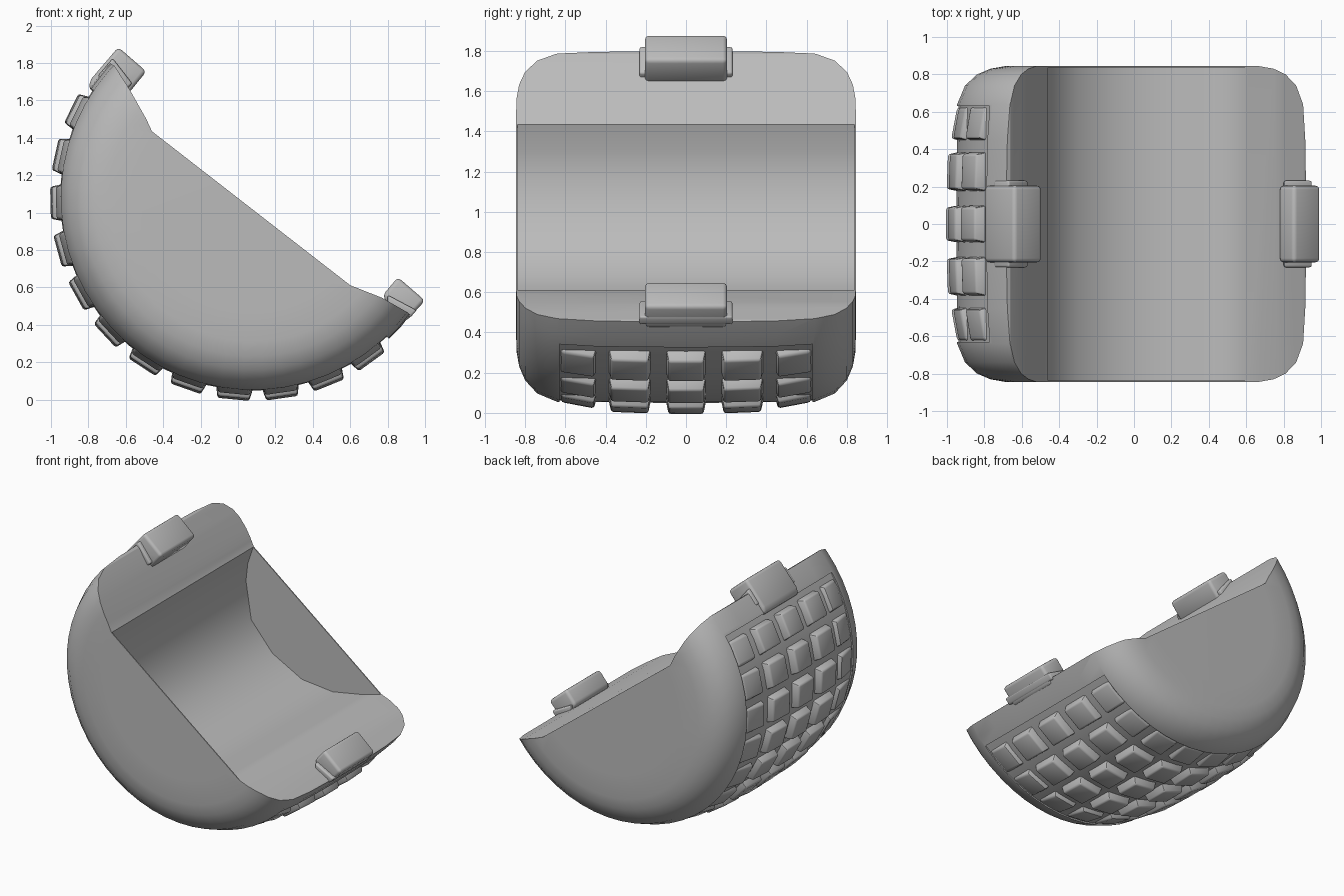
import bpy, bmesh
from math import cos, sin, radians, pi

if "Cube" in bpy.data.objects:
    bpy.data.objects.remove(bpy.data.objects["Cube"])

GREY = (0.5, 0.5, 0.5, 1)
grey = bpy.data.materials.new("plain grey")
grey.use_nodes = True
grey.diffuse_color = GREY
grey.node_tree.nodes["Principled BSDF"].inputs["Base Color"].default_value = GREY

CX, CZ = 0.08, 1.08          # barrel axis, running along y


def polar(angle, r, y, side=0):
    """Point at a radius from the axis, shifted sideways along the tangent."""
    return (CX + r * cos(angle) - side * sin(angle), y, CZ + r * sin(angle) + side * cos(angle))


def loft(bm, loops):
    """Skin closed loops of equal length and cap both ends."""
    rings = [[bm.verts.new(p) for p in loop] for loop in loops]
    n = len(rings[0])
    for a, b in zip(rings, rings[1:]):
        for i in range(n):
            j = (i + 1) % n
            bm.faces.new((a[i], a[j], b[j], b[i]))
    bm.faces.new(rings[0])
    bm.faces.new(rings[-1])


def finish(name, bm):
    bmesh.ops.recalc_face_normals(bm, faces=bm.faces)
    mesh = bpy.data.meshes.new(name)
    bm.to_mesh(mesh)
    bm.free()
    mesh.materials.append(grey)
    ob = bpy.data.objects.new(name, mesh)
    bpy.context.collection.objects.link(ob)
    return ob


def solid(name, loops):
    bm = bmesh.new()
    loft(bm, loops)
    return finish(name, bm)


def prism(name, outline, half):
    return solid(name, [[(x, y, z) for x, z in outline] for y in (-half, half)])


def activate(ob):
    bpy.ops.object.select_all(action='DESELECT')
    ob.select_set(True)
    bpy.context.view_layer.objects.active = ob


def cut(ob, cutter):
    cutter.hide_render = True
    mod = ob.modifiers.new("cut", 'BOOLEAN')
    mod.operation, mod.solver, mod.object = 'DIFFERENCE', 'EXACT', cutter
    activate(ob)
    bpy.ops.object.modifier_apply(modifier=mod.name)
    bpy.data.objects.remove(cutter)


def smooth(ob, degrees):
    activate(ob)
    bpy.ops.object.shade_smooth_by_angle(angle=radians(degrees))


def soften(ob, width, segments):
    """Round the edges and shade smooth."""
    mod = ob.modifiers.new("bevel", 'BEVEL')
    mod.width, mod.segments, mod.limit_method = width, segments, 'ANGLE'
    activate(ob)
    bpy.ops.object.modifier_apply(modifier=mod.name)
    smooth(ob, 40)


# Rounded barrel: (y, radius) for one half, mirrored across y = 0
half = [(0.845, 0.6), (0.844, 0.77), (0.83, 0.85), (0.8, 0.92), (0.74, 0.985),
        (0.64, 1.027), (0.45, 1.043), (0.22, 1.048)]
profile = [(-y, r) for y, r in half] + [(0, 1.05)] + [(y, r) for y, r in reversed(half)]
SEG = 56
shell = solid("shell_body", [[polar(2 * pi * (i + 0.5) / SEG, r, y) for i in range(SEG)]
                             for y, r in profile])

# Shallow recessed panel for the tread
floor = [(-0.63, 1.018), (-0.45, 1.026), (0, 1.032), (0.45, 1.026), (0.63, 1.018),
         (0.63, 1.2), (-0.63, 1.2)]
panel = [[polar(radians(146 + 168 * i / 26), r, y) for y, r in floor] for i in range(27)]
cut(shell, solid("panel_cutter", panel))

# Hollow channel, leaving thin end walls
inner = [(-0.46, 1.435), (-0.505, 1.3), (-0.52, 1.165), (-0.476, 0.885), (-0.3, 0.68),
         (-0.055, 0.55), (0.2, 0.525), (0.42, 0.565), (0.6, 0.612)]
cut(shell, prism("channel_cutter", inner + [(0.9, 0.9), (0.3, 1.8)], 0.837))

# Open side: straight chord with two sloping rims, eased at the outer edge
opening = [(-0.46, 1.435), (-0.49, 1.5), (-0.58, 1.66), (-0.66, 1.785), (-0.85, 1.9),
           (-0.7, 2.6), (1.6, 2.6), (1.6, -0.2), (0.905, 0.468), (0.77, 0.545), (0.6, 0.612)]
cut(shell, prism("opening_cutter", opening, 1.2))
smooth(shell, 40)

# Latch tabs on the two rims, each with a low flared foot
tabs = {
    "upper_tab": ([(-0.64, 1.885), (-0.49, 1.755), (-0.575, 1.65),
                   (-0.7, 1.6), (-0.8, 1.665), (-0.785, 1.715)], 0.205, 0.022),
    "upper_tab_foot": ([(-0.67, 1.825), (-0.565, 1.69), (-0.62, 1.64), (-0.75, 1.73)],
                       0.232, 0.012),
    "lower_tab": ([(0.855, 0.655), (1.0, 0.53), (0.9, 0.42),
                   (0.82, 0.46), (0.775, 0.56)], 0.205, 0.022),
    "lower_tab_foot": ([(0.8, 0.56), (0.955, 0.478), (0.92, 0.438), (0.8, 0.49)],
                       0.232, 0.012),
}
for name, (outline, width, rounding) in tabs.items():
    soften(prism(name, outline, width), rounding, 3)

# Tread pads: (y start, y end, top radius at each); the outer ones fade into the shell
columns = [(-0.105, 0.105, 1.083, 1.083), (0.17, 0.39, 1.08, 1.073), (0.44, 0.635, 1.055, 1.025)]
columns += [(-y1, -y0, r1, r0) for y0, y1, r0, r1 in columns[1:]]
bm = bmesh.new()
for row in range(12):
    mid = radians(153.8 + 13.83 * row)
    for y0, y1, r0, r1 in columns:
        base = [polar(mid, 0.99, y, d) for y, d in
                ((y0, -0.105), (y1, -0.105), (y1, 0.105), (y0, 0.105))]
        a, b = y0 + 0.018, y1 - 0.018
        top = [polar(mid, r, y, d) for r, y, d in
               ((r0, a, -0.085), (r1, b, -0.085), (r1, b, 0.085), (r0, a, 0.085))]
        loft(bm, [base, top])
soften(finish("tread_pads", bm), 0.012, 2)
